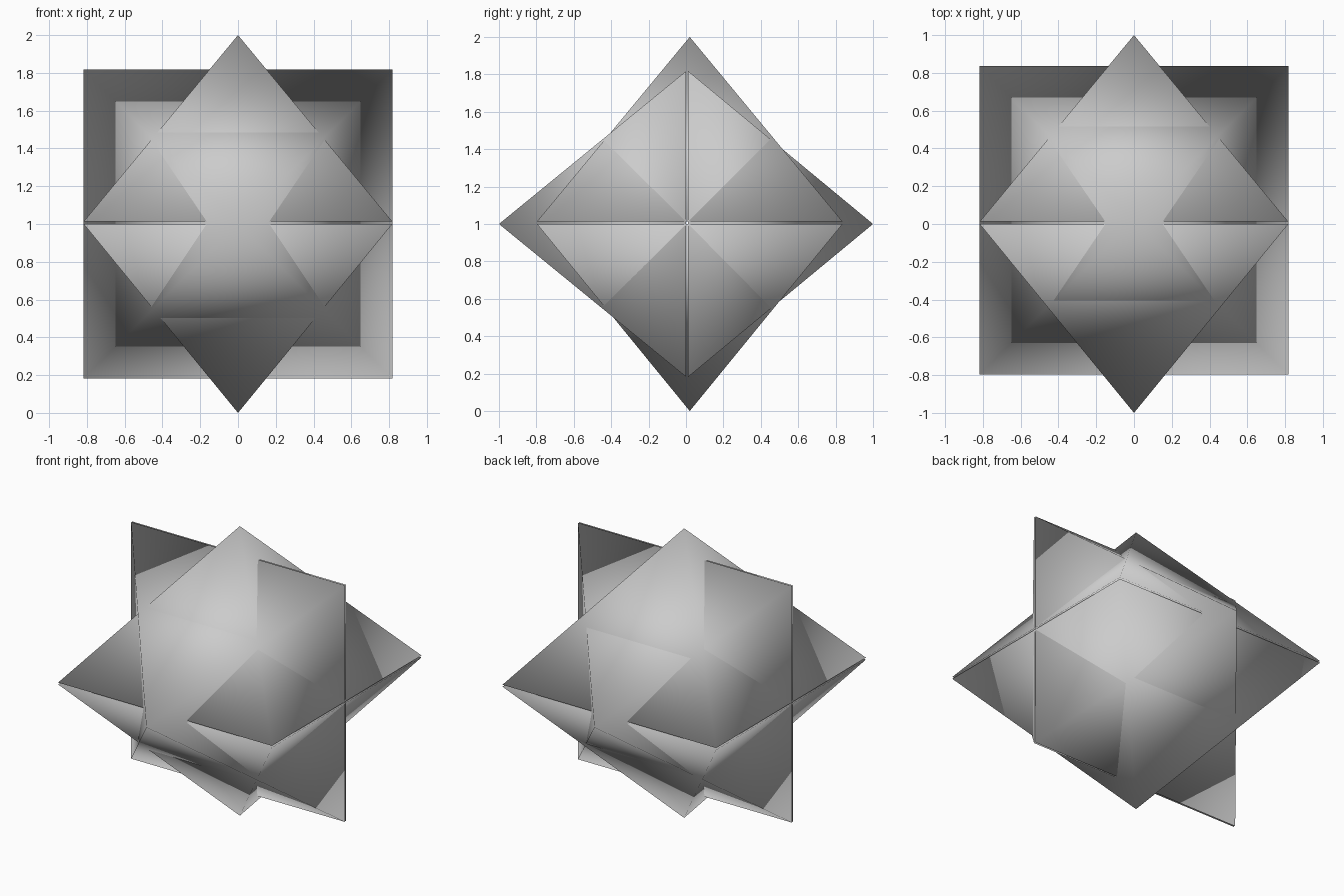
import bpy, math
from mathutils import Matrix, Vector

if "Cube" in bpy.data.objects:
    bpy.data.objects.remove(bpy.data.objects["Cube"])

HALF = 0.817   # half side of each square base


def pyramid(name, base_centre, height, rotation):
    """Smooth-shaded, capped square pyramid whose apex points along rotated +z."""
    bpy.ops.mesh.primitive_cone_add(vertices=4, radius1=HALF * math.sqrt(2),
                                    radius2=0, depth=height)
    ob = bpy.context.object
    ob.name = name
    # square the base to the axes, put the base on the origin, then orient and place
    m = (Matrix.Translation(Vector(base_centre)) @ rotation
         @ Matrix.Translation((0, 0, height / 2))
         @ Matrix.Rotation(math.pi / 4, 4, 'Z'))
    ob.data.transform(m)
    bpy.ops.object.shade_smooth()
    return ob


def rx(deg):
    return Matrix.Rotation(math.radians(deg), 4, 'X')


# Vertical pair, bases nearly touching at mid height
pyramid("upper_pyramid", (0, 0.02, 1.013), 0.987, rx(0))
pyramid("lower_pyramid", (0, 0.02, 1.0), 1.0, rx(180))

# Horizontal pair, pointing to the front and the back
pyramid("front_pyramid", (0, 0.0, 1.0), 1.0, rx(90))
pyramid("back_pyramid", (0, 0.012, 1.0), 0.988, rx(-90))
